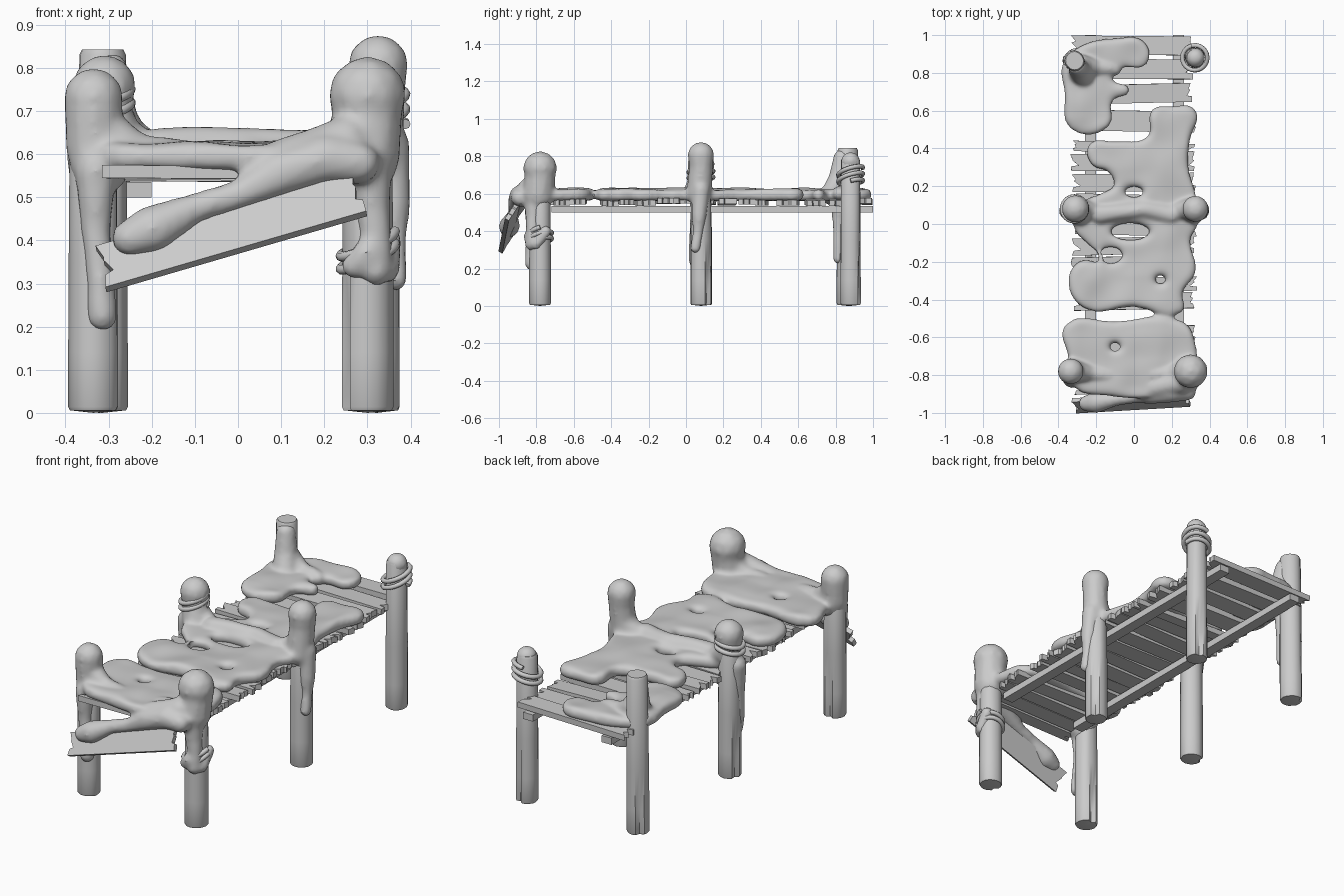
import bpy, bmesh, math, random
from mathutils import Matrix, Vector, noise

if "Cube" in bpy.data.objects:
    bpy.data.objects.remove(bpy.data.objects["Cube"])

random.seed(4)
col = bpy.context.collection


def make(name, bm, matrix=None, smooth=False):
    bmesh.ops.recalc_face_normals(bm, faces=bm.faces)
    me = bpy.data.meshes.new(name)
    bm.to_mesh(me)
    bm.free()
    ob = bpy.data.objects.new(name, me)
    col.objects.link(ob)
    if matrix:
        ob.matrix_world = matrix
    if smooth:
        bpy.ops.object.select_all(action='DESELECT')
        ob.select_set(True)
        bpy.context.view_layer.objects.active = ob
        bpy.ops.object.shade_smooth_by_angle(angle=math.radians(40))
    return ob


# round post with slight irregularity and a split near the foot
def post(name, x, y, top, r=0.058, lean=0.0, split=1):
    bm, n = bmesh.new(), 16
    jit = [random.uniform(0.96, 1.03) for _ in range(n)]
    levels = [(0.006, 0.93), (0.014, 1), (0.14, 1), (0.35, 0.98), (top - 0.012, 0.93), (top, 0.82)]
    rings = []
    for z, s in levels:
        ring = []
        for i in range(n):
            a = 2 * math.pi * i / n
            k = r * s * jit[i] * (0.72 if i == split and z < 0.2 else 1)
            ring.append(bm.verts.new((x + lean * z + k * math.cos(a), y + k * math.sin(a), z)))
        rings.append(ring)
    for a, b in zip(rings, rings[1:]):
        for i in range(n):
            bm.faces.new((a[i], a[(i + 1) % n], b[(i + 1) % n], b[i]))
    foot = bm.verts.new((x, y, 0))
    for i in range(n):
        bm.faces.new((rings[0][(i + 1) % n], rings[0][i], foot))
    bm.faces.new(rings[-1])
    make(name, bm, smooth=True)


# board with splintered ends
def plank(name, x0, x1, width, matrix, thick=0.03):
    bm = bmesh.new()
    ys = [-0.5, -0.22, -0.16, 0.12, 0.2, 0.5]
    def end(x, s):
        d = [0, 0, random.uniform(.015, .04), random.uniform(0, .012), random.uniform(0, .02), 0]
        return [(x - s * k + random.uniform(-.006, .006), t * width) for k, t in zip(d, ys)]
    pts = end(x1, 1) + end(x0, -1)[::-1]
    face = bm.faces.new([bm.verts.new((px, py, -thick / 2)) for px, py in pts])
    ext = bmesh.ops.extrude_face_region(bm, geom=[face])
    bmesh.ops.translate(bm, vec=(0, 0, thick), verts=[v for v in ext['geom'] if isinstance(v, bmesh.types.BMVert)])
    make(name, bm, matrix)


posts = {'front_left_post': (-.335, -.78, .76, .058, 0, 4), 'front_right_post': (.301, -.78, .77, .059, 0, 9),
         'middle_left_post': (-.315, .08, .78, .058, 0, 7), 'middle_right_post': (.32, .08, .82, .057, 0, 2),
         'back_left_post': (-.322, .865, .843, .058, .008, 6), 'back_right_post': (.322, .88, .79, .055, 0, 3)}
for name, p in posts.items():
    post(name, *p)

# two long beams under the deck
for name, x in (('left_beam', -.23), ('right_beam', .235)):
    bm = bmesh.new()
    bmesh.ops.create_cube(bm, size=1, matrix=Matrix.Translation((x, .14, .517)) @ Matrix.Diagonal((.058, 1.72, .036, 1)))
    make(name, bm)

# deck boards
centres = [(.945, .1), (.82, .105), (.69, .1), (.545, .11), (.405, .055), (.325, .09), (.22, .095), (.105, .1), (-.01, .1),
           (-.115, .09), (-.22, .1), (-.32, .075), (-.41, .085), (-.575, .085), (-.665, .08), (-.76, .09), (-.86, .075)]
for i, (y, w) in enumerate(centres):
    l, r = random.uniform(-.335, -.305), random.uniform(.3, .335)
    if i == 15:
        l, r = -.28, .25
    m = Matrix.Translation((0, y, .556 + random.uniform(-.005, .006))) @ Matrix.Rotation(random.uniform(-.03, .03), 4, 'Z') \
        @ Matrix.Rotation(random.uniform(-.04, .04), 4, 'X') @ Matrix.Rotation(random.uniform(-.015, .015), 4, 'Y')
    plank('deck_board_%d' % (i + 1), l, r, w, m)

# fallen board hanging at the front
u = Vector((.6, .035, .175)).normalized()
v = Vector((0, .06, .1))
v = (v - u * v.dot(u)).normalized()
rot = Matrix((u, v, u.cross(v))).transposed().to_4x4()
plank('hanging_board', -.315, .315, .115, Matrix.Translation((-.015, -.945, .422)) @ rot, .024)


# rope windings
def rope(name, x, y, z, r, pitch, turns, tilt):
    cu = bpy.data.curves.new(name, 'CURVE')
    cu.dimensions, cu.bevel_depth, cu.bevel_resolution, cu.use_fill_caps = '3D', .012, 2, True
    n = int(24 * turns)
    s = cu.splines.new('POLY')
    s.points.add(n)
    for i, p in enumerate(s.points):
        a = 2 * math.pi * i / 24
        p.co = (x + r * math.cos(a), y + r * math.sin(a), z + pitch * i / 24 + tilt * r * math.sin(a + 1), 1)
    s.use_smooth = True
    col.objects.link(bpy.data.objects.new(name, cu))


rope('back_post_rope', .322, .88, .65, .066, .035, 2.3, .35)
rope('middle_post_rope', -.315, .08, .67, .066, .032, 2.2, .3)
rope('front_post_rope', .301, -.78, .34, .063, .03, 2, .4)

# ---- snow: sheets, caps and drips fused by a voxel remesh ----
snow = bmesh.new()


def sheet(outline, holes=(), z=.594):
    cu = bpy.data.curves.new('snow_outline', 'CURVE')
    cu.dimensions, cu.fill_mode = '2D', 'BOTH'
    cu.extrude, cu.bevel_depth, cu.bevel_resolution, cu.offset = .004, .028, 3, -.02
    rings = [outline] + [[(hx + a * math.cos(t * math.pi / 4), hy + b * math.sin(t * math.pi / 4)) for t in range(8)]
                         for hx, hy, a, b in holes]
    for ring in rings:
        s = cu.splines.new('BEZIER')
        s.bezier_points.add(len(ring) - 1)
        s.use_cyclic_u, s.resolution_u = True, 4
        for p, c in zip(s.bezier_points, ring):
            p.co = (*c, 0)
            p.handle_left_type = p.handle_right_type = 'AUTO'
    ob = bpy.data.objects.new('snow_outline', cu)
    col.objects.link(ob)
    me = bpy.data.meshes.new_from_object(ob.evaluated_get(bpy.context.evaluated_depsgraph_get()))
    me.transform(Matrix.Translation((0, 0, z)))
    snow.from_mesh(me)
    bpy.data.objects.remove(ob)
    bmesh.ops.remove_doubles(snow, verts=snow.verts, dist=1e-4)


# chain of blobs along (x, y, z, radius) points
def blobs(*pts):
    for a, b in zip(pts, pts[1:] or pts):
        a, b = Vector(a), Vector(b)
        n = max(1, int((b - a).xyz.length / (.35 * min(a[3], b[3]))))
        for i in range(n + 1):
            c = a.lerp(b, i / n)
            bmesh.ops.create_icosphere(snow, subdivisions=2, radius=c[3], matrix=Matrix.Translation(c.xyz))


sheet([(-.36, -.54), (-.1, -.525), (.25, -.52), (.31, -.6), (.28, -.85), (.1, -.91), (-.15, -.9), (-.31, -.86), (-.34, -.7)],
      [(-.1, -.65, .035, .03)])
sheet([(.1, .6), (.2, .615), (.32, .6), (.29, .45), (.28, .3), (.32, .15), (.33, 0), (.29, -.08), (.32, -.25), (.25, -.36),
       (.25, -.46), (0, -.43), (-.26, -.44), (-.34, -.3), (-.28, -.2), (-.16, -.2), (-.24, -.1), (-.31, -.02), (-.28, .1),
       (-.16, .16), (-.1, .2), (-.13, .28), (-.22, .32), (-.23, .42), (-.1, .43), (.08, .46)],
      [(-.125, -.165, .07, .05), (-.02, -.04, .11, .05), (0, .17, .055, .035), (.14, -.295, .035, .03)])
sheet([(-.27, .94), (-.1, .975), (.05, .96), (.06, .85), (-.08, .83), (-.12, .76), (-.03, .71), (-.12, .66), (-.14, .52),
       (-.33, .51), (-.36, .7), (-.37, .85)])

# caps sitting on the posts
blobs((-.335, -.78, .73, .072), (-.335, -.78, .62, .068), (-.32, -.79, .57, .07))
blobs((.3, -.78, .736, .093), (.3, -.78, .69, .085), (.29, -.79, .6, .09))
blobs((-.31, .08, .757, .076), (-.31, .08, .7, .066), (-.29, .06, .62, .07))
blobs((.325, .08, .806, .073), (.325, .08, .74, .066), (.315, .07, .6, .07))
blobs((-.3, .835, .79, .05), (-.29, .82, .68, .06), (-.27, .79, .6, .07))
blobs((.325, .88, .772, .054), (.322, .885, .75, .05))

# drifts flaring from the caps onto the deck
for x, y, s in ((-.335, -.78, 1), (.3, -.78, -1), (-.31, .08, 1), (.325, .08, -1), (-.3, .84, 1)):
    blobs((x + s * .02, y, .65, .06), (x + s * .1, y - .01, .61, .042), (x + s * .2, y - .02, .6, .036))
blobs((.2, .05, .61, .05), (.05, .08, .615, .045), (-.18, .05, .62, .05))

# drips running down the posts
blobs((-.33, -.82, .56, .05), (-.33, -.82, .42, .036), (-.32, -.825, .32, .034), (-.315, -.825, .225, .038))
blobs((.35, .08, .62, .05), (.36, .07, .48, .042), (.362, .065, .4, .03), (.365, .05, .31, .03))
blobs((-.35, .07, .6, .05), (-.345, .06, .45, .04), (-.34, .05, .32, .038), (-.33, .045, .24, .034))
blobs((-.3, .82, .6, .05), (-.3, .815, .42, .032), (-.3, .812, .25, .028))
blobs((.3, -.81, .6, .06), (.31, -.815, .48, .045), (.32, -.82, .4, .038), (.32, -.825, .33, .038))
blobs((.27, -.825, .34, .032), (.3, -.835, .37, .036), (.345, -.8, .33, .032), (.35, -.75, .4, .032))

# snow arm along the hanging board
blobs((-.25, -.95, .405, .045), (-.2, -.945, .425, .058), (-.1, -.93, .475, .036), (0, -.915, .505, .036), (.1, -.9, .555, .055),
      (.2, -.885, .59, .062), (.28, -.885, .58, .052))
blobs((.1, -.87, .59, .05), (.25, -.84, .63, .06))

raw = make('raw_snow', snow)
rem = raw.modifiers.new('fuse', 'REMESH')
rem.mode, rem.voxel_size = 'VOXEL', .011
sm = raw.modifiers.new('soften', 'SMOOTH')
sm.factor, sm.iterations = .5, 10
me = bpy.data.meshes.new_from_object(raw.evaluated_get(bpy.context.evaluated_depsgraph_get()))
bpy.data.objects.remove(raw)

# uneven drifting on the upper surface
bm = bmesh.new()
bm.from_mesh(me)
bm.normal_update()
for p in bm.verts:
    if p.normal.z > 0 and .57 < p.co.z < .68:
        p.co.z += p.normal.z * .012 * noise.noise(p.co * 7)
make('snow_cover', bm, smooth=True)
